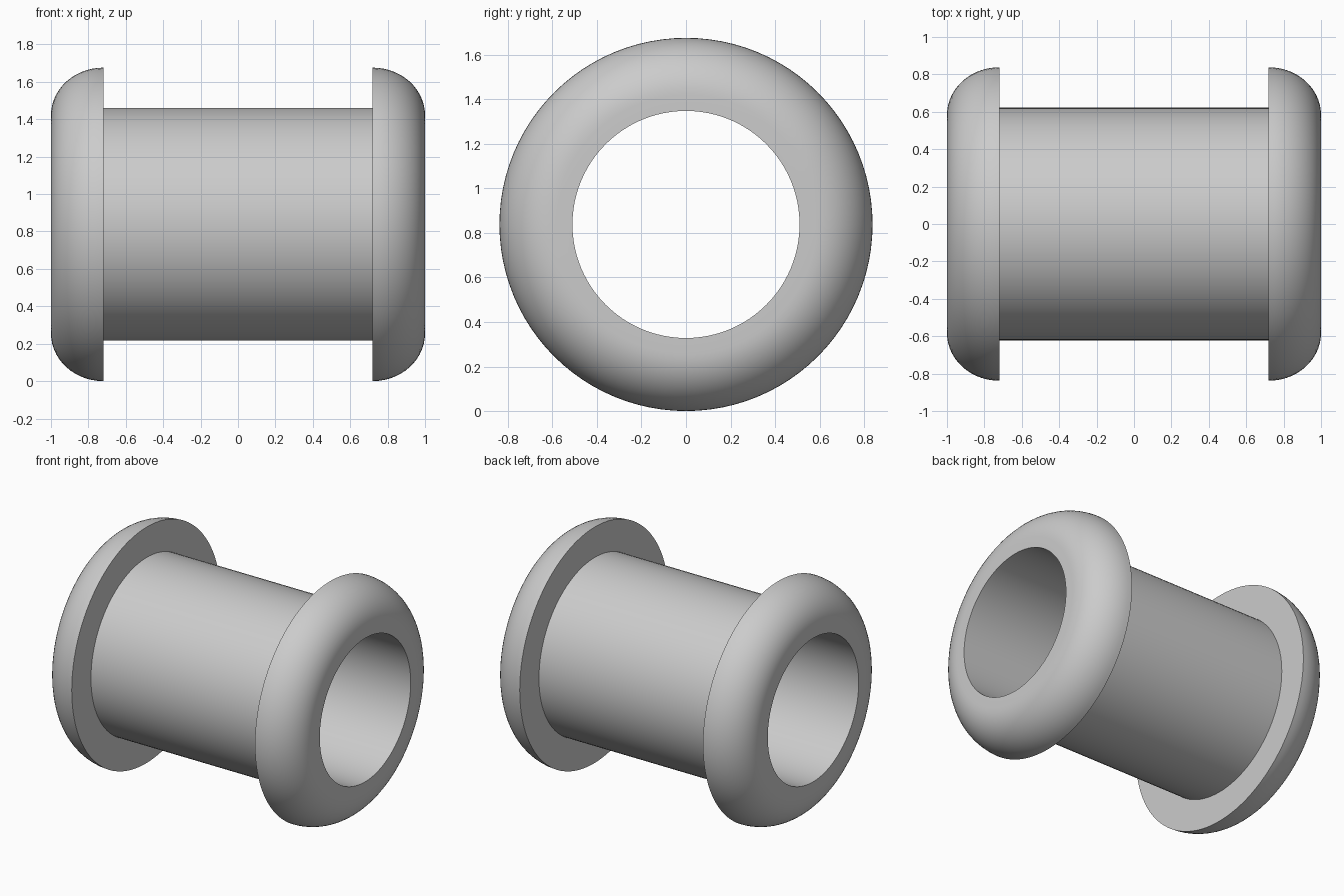
import bpy, bmesh
from math import sin, cos, pi, radians
from mathutils import Matrix, Vector

if "Cube" in bpy.data.objects:
    bpy.data.objects.remove(bpy.data.objects["Cube"])

R_FLANGE, R_TUBE, R_BORE = 0.838, 0.622, 0.51
X_STEP, X_END = 0.72, 1.0
FILLET_X, FILLET_R = X_END - X_STEP, 0.255
SEGMENTS, ARC_STEPS = 96, 14

# Right half of the cross-section as (x, radius): tube, flange step, rounded lip, bore
half = [(X_STEP, R_TUBE)]
for i in range(ARC_STEPS + 1):
    a = pi / 2 * i / ARC_STEPS
    half.append((X_STEP + FILLET_X * sin(a),
                 R_FLANGE - FILLET_R + FILLET_R * cos(a)))
half.append((X_END, R_BORE))

# Mirror to the left to close the profile
profile = half + [(-x, r) for x, r in reversed(half)]

# Lathe the closed profile around the x axis
bm = bmesh.new()
rings = []
for s in range(SEGMENTS):
    t = 2 * pi * s / SEGMENTS
    rings.append([bm.verts.new((x, r * cos(t), R_FLANGE + r * sin(t)))
                  for x, r in profile])
n = len(profile)
for s in range(SEGMENTS):
    a, b = rings[s], rings[(s + 1) % SEGMENTS]
    for i in range(n):
        j = (i + 1) % n
        bm.faces.new((a[i], a[j], b[j], b[i]))
bmesh.ops.recalc_face_normals(bm, faces=bm.faces[:])

mesh = bpy.data.meshes.new("flanged_sleeve")
bm.to_mesh(mesh)
bm.free()
sleeve = bpy.data.objects.new("flanged_sleeve", mesh)
bpy.context.collection.objects.link(sleeve)

# Smooth the curved faces, keep the steps crisp
bpy.context.view_layer.objects.active = sleeve
sleeve.select_set(True)
bpy.ops.object.shade_smooth_by_angle(angle=radians(30))
